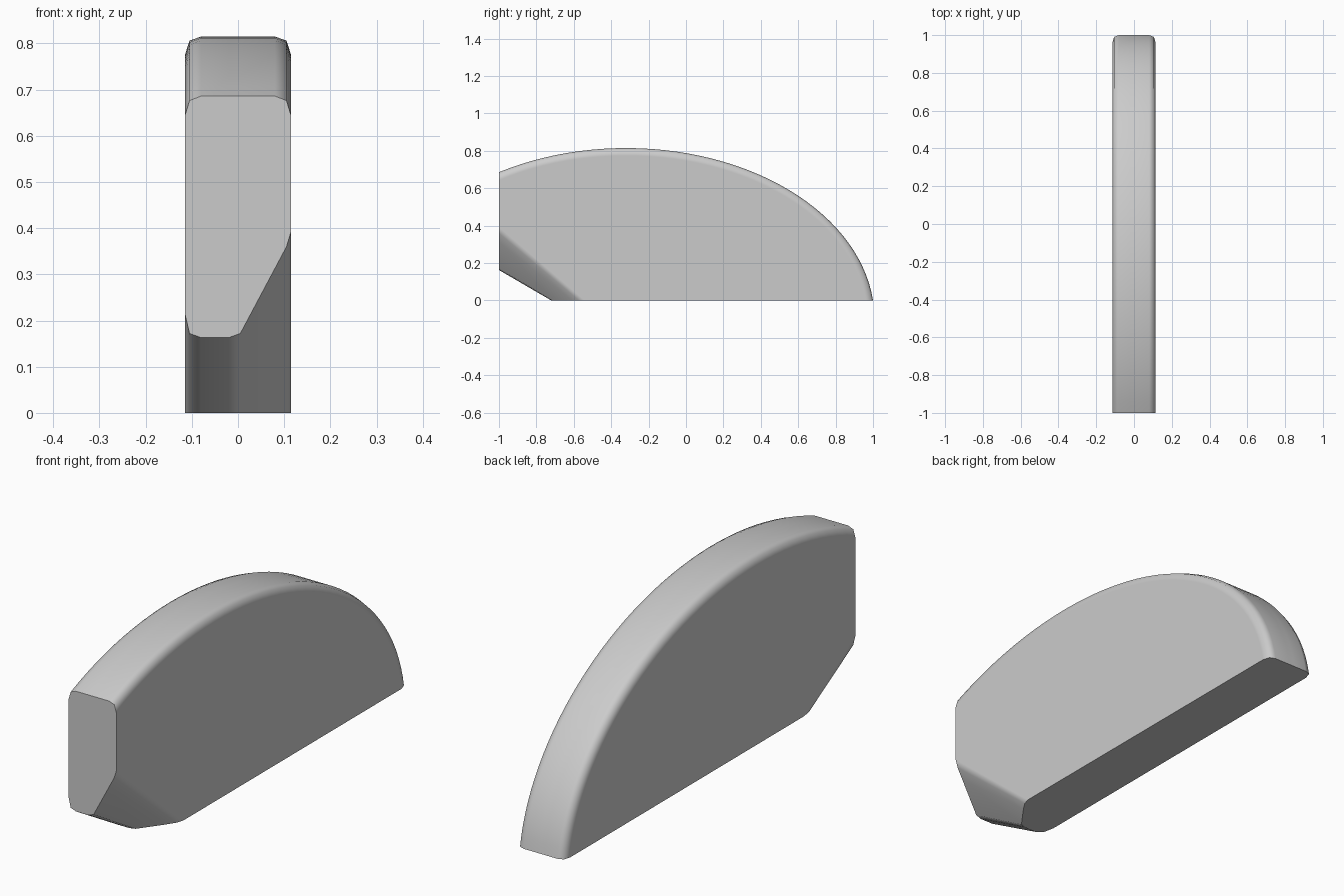
import bpy, bmesh, math

cube = bpy.data.objects.get("Cube")
if cube:
    bpy.data.objects.remove(cube)

# Plain grey material
grey = bpy.data.materials.new("plain grey")
grey.use_nodes = True
colour = (0.6, 0.6, 0.6, 1)
grey.diffuse_color = colour
grey.node_tree.nodes["Principled BSDF"].inputs["Base Color"].default_value = colour

# Elliptical back of the blade
CY, CZ, A, B, STEPS = -0.32, -0.1, 1.32 / 0.994, 0.915, 40

# Slices across the width: x, crown inset, nose edge height, belly start
SLICES = [
    (-0.115, 0.04, 0.215, -0.65),
    (-0.105, 0.009, 0.172, -0.70),
    (-0.08, 0.0, 0.163, -0.72),
    (-0.02, 0.0, 0.163, -0.72),
    (0.005, 0.0, 0.172, -0.712),
    (0.08, 0.0, 0.313, -0.61),
    (0.105, 0.009, 0.36, -0.572),
    (0.115, 0.04, 0.393, -0.54),
]


def outline(x, inset, nose, belly):
    """Side profile of one slice: crown arc, nose edge, belly edge."""
    a, b = A - inset, B - inset
    start, end = math.acos((-1 - CY) / a), math.asin(-CZ / b)
    pts = []
    for i in range(STEPS + 1):
        t = start + (end - start) * i / STEPS
        pts.append((x, CY + a * math.cos(t), CZ + b * math.sin(t)))
    return pts + [(x, belly, 0), (x, -1, nose)]


# Loft the slices into a closed solid
bm = bmesh.new()
rings = [[bm.verts.new(p) for p in outline(*s)] for s in SLICES]
count = len(rings[0])
for left, right in zip(rings, rings[1:]):
    for i in range(count):
        j = (i + 1) % count
        bm.faces.new((left[i], left[j], right[j], right[i]))
bm.faces.new(rings[0])
bm.faces.new(rings[-1])
bmesh.ops.recalc_face_normals(bm, faces=bm.faces)

# Smooth shading, with crisp rims around the flat nose and flat base
flat = set()
for f in bm.faces:
    f.smooth = True
    if f.normal.y < -0.99 or f.normal.z < -0.99:
        flat.add(f)
for e in bm.edges:
    if sum(f in flat for f in e.link_faces) == 1:
        e.smooth = False

mesh = bpy.data.meshes.new("rounded_blade")
bm.to_mesh(mesh)
bm.free()
mesh.materials.append(grey)
blade = bpy.data.objects.new("rounded_blade", mesh)
bpy.context.collection.objects.link(blade)

# Keep the broad sides flat while the narrow rim stays soft
weighted = blade.modifiers.new("soft rim", 'WEIGHTED_NORMAL')
weighted.keep_sharp = True
